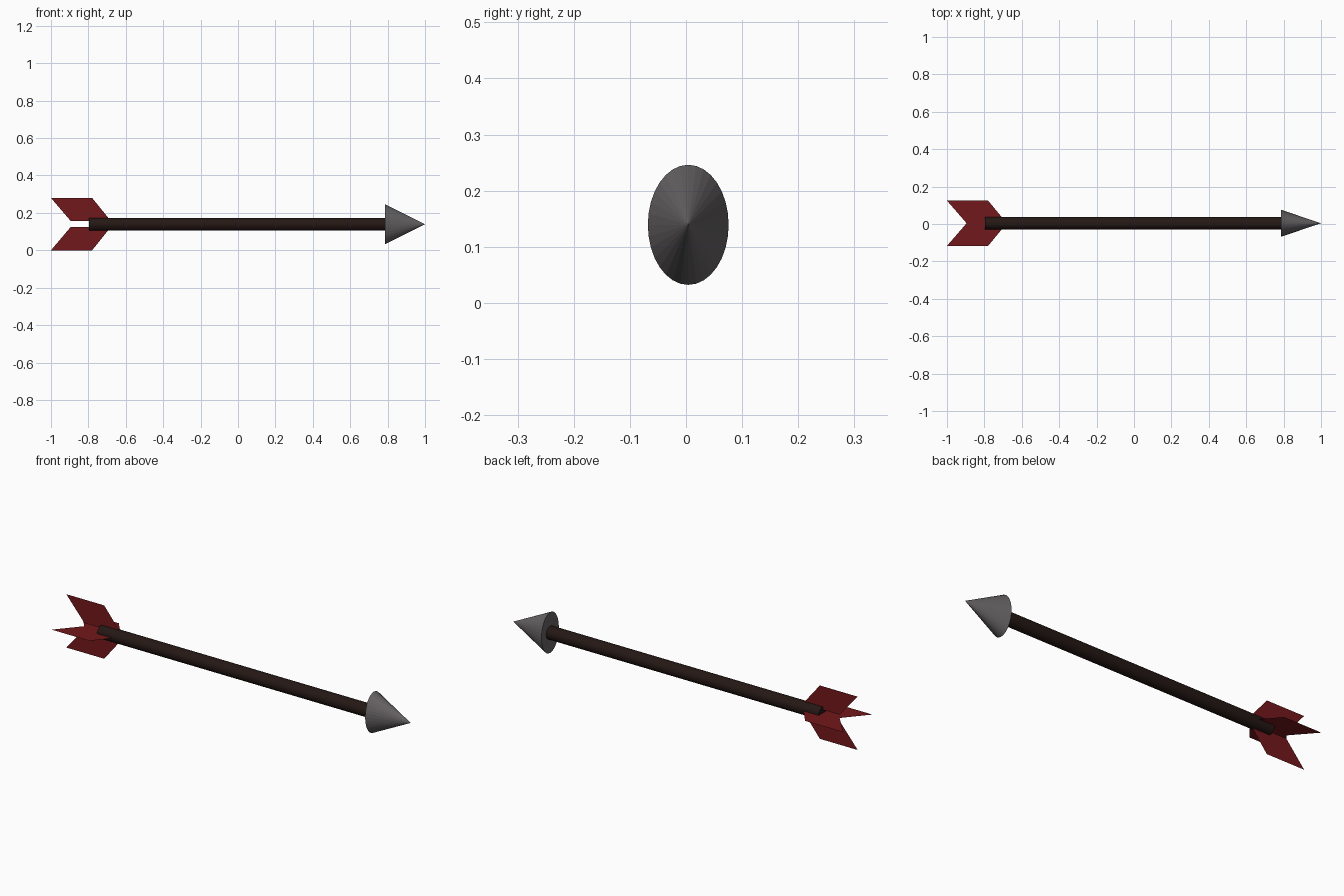
import bpy, math
from mathutils import Vector

if "Cube" in bpy.data.objects:
    bpy.data.objects.remove(bpy.data.objects["Cube"])

CY, CZ = 0.004, 0.139   # arrow axis


def paint(obj, name, rgb):
    mat = bpy.data.materials.get(name) or bpy.data.materials.new(name)
    mat.diffuse_color = (*rgb, 1)
    mat.use_nodes = True
    mat.node_tree.nodes["Principled BSDF"].inputs["Base Color"].default_value = mat.diffuse_color
    obj.data.materials.append(mat)


def along_x(name, x0, x1, r0, r1, sides):
    bpy.ops.mesh.primitive_cone_add(vertices=sides, radius1=r0, radius2=r1, depth=x1 - x0,
                                    location=((x0 + x1) / 2, CY, CZ),
                                    rotation=(0, math.pi / 2, 0))
    obj = bpy.context.object
    obj.name = name
    return obj


# shaft
shaft = along_x("shaft", -0.797, 0.79, 0.034, 0.034, 32)
paint(shaft, "dark_wood", (0.018, 0.009, 0.007))

# arrowhead: oval cone, taller than wide
head = along_x("arrowhead", 0.786, 1.0, 0.107, 0.0, 32)
head.scale = (1, 0.072 / 0.107, 1)
paint(head, "dark_metal", (0.13, 0.12, 0.125))


# flat swept feathers, arranged as a cross
def feather(name, direction, inner, outer):
    d = Vector(direction)
    profile = [(-0.895, inner), (-1.0, outer), (-0.78, outer), (-0.68, inner)]
    verts = [Vector((x, CY, CZ + 0.001)) + d * r for x, r in profile]
    mesh = bpy.data.meshes.new(name)
    mesh.from_pydata(verts, [], [(0, 1, 2, 3)])
    obj = bpy.data.objects.new(name, mesh)
    bpy.context.collection.objects.link(obj)
    paint(obj, "red_feather", (0.17, 0.009, 0.011))


for name, d, inner, outer in (("feather_top", (0, 0, 1), 0.017, 0.14),
                              ("feather_bottom", (0, 0, -1), 0.016, 0.14),
                              ("feather_back", (0, 1, 0), 0.0, 0.121),
                              ("feather_front", (0, -1, 0), 0.0, 0.121)):
    feather(name, d, inner, outer)
